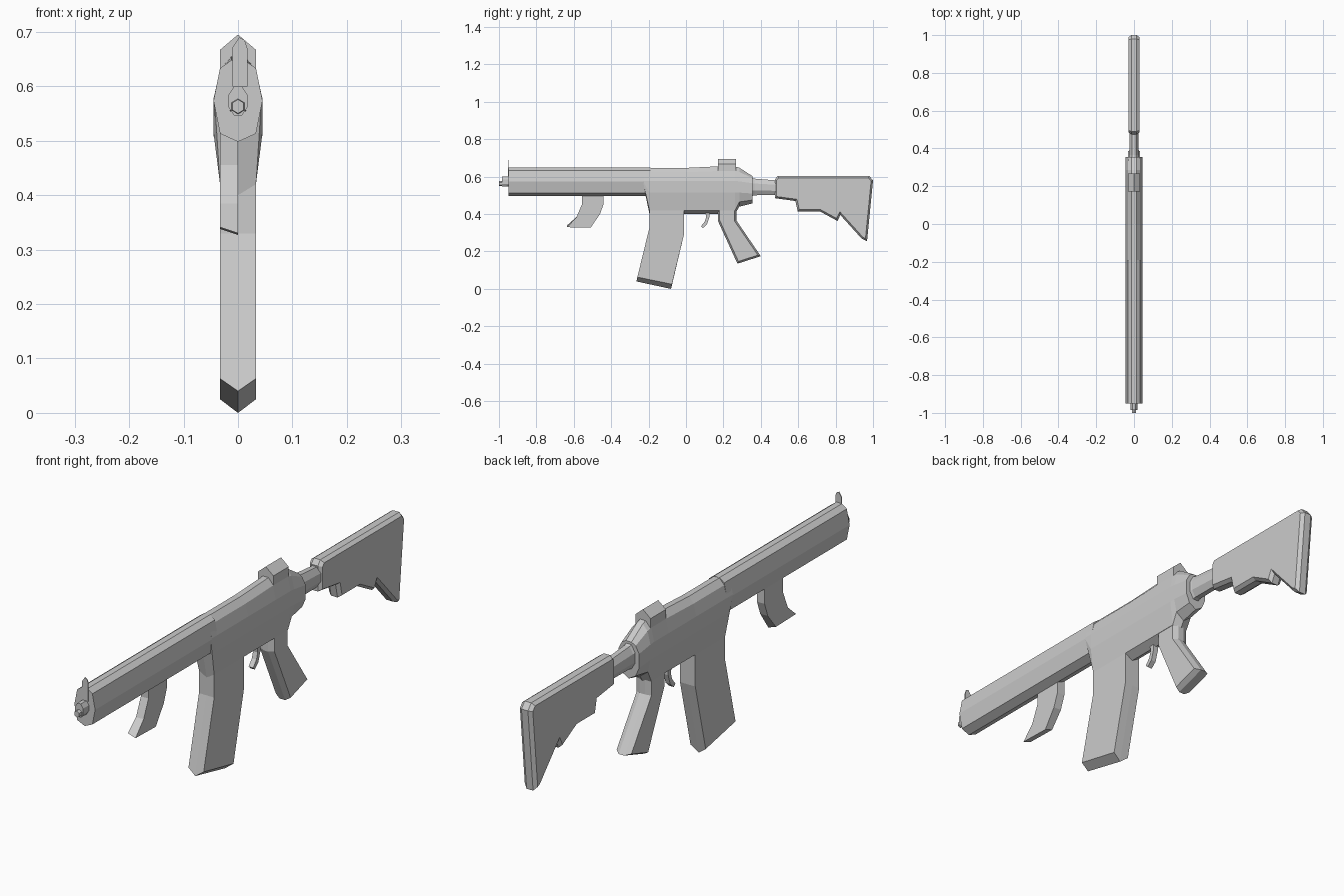
import bpy, bmesh
from math import cos, sin, tau
from mathutils import Vector

if "Cube" in bpy.data.objects:
    bpy.data.objects.remove(bpy.data.objects["Cube"])


def loft(name, rings):
    """Skin a list of equal-length closed 3D rings and cap both ends."""
    bm = bmesh.new()
    rows = [[bm.verts.new(p) for p in ring] for ring in rings]
    for a, b in zip(rows, rows[1:]):
        for i in range(len(a)):
            j = (i + 1) % len(a)
            bm.faces.new((a[i], a[j], b[j], b[i]))
    bm.faces.new(rows[0])
    bm.faces.new(rows[-1])
    bmesh.ops.recalc_face_normals(bm, faces=bm.faces)
    mesh = bpy.data.meshes.new(name)
    bm.to_mesh(mesh)
    bm.free()
    obj = bpy.data.objects.new(name, mesh)
    bpy.context.collection.objects.link(obj)
    return obj


def inset(pts, d):
    """Mitred inward offset of a side-view outline."""
    pts = [Vector(p) for p in pts]
    n = len(pts)
    area = sum(pts[i].x * pts[i - 1].y - pts[i - 1].x * pts[i].y for i in range(n))
    s = 1 if area < 0 else -1
    out = []
    for i, p in enumerate(pts):
        e1 = (p - pts[i - 1]).normalized()
        e2 = (pts[(i + 1) % n] - p).normalized()
        n1, n2 = Vector((-e1.y, e1.x)) * s, Vector((-e2.y, e2.x)) * s
        out.append(p + (n1 + n2) * d / max(1 + n1.dot(n2), 0.4))
    return out


def plate(name, sections):
    """Solid made of side-view outlines (y, z) placed at x positions."""
    return loft(name, [[(x, p[0], p[1]) for p in pts] for x, pts in sections])


def ridged(name, pts, half, d, flat=0.0):
    """Plate whose rim is bevelled towards both sides."""
    small = inset(pts, d)
    mid = [(-flat, pts), (flat, pts)] if flat else [(0, pts)]
    return plate(name, [(-half, small)] + mid + [(half, small)])


def section(y, half):
    """Mirror a half cross-section (x, z) listed top to bottom."""
    left = [(-x, z) for x, z in reversed(half) if x > 0]
    return [(x, y, z) for x, z in half + left]


def oval(y, z, rx, rz, n=8):
    return [(rx * cos(tau * (i + .5) / n), y, z + rz * sin(tau * (i + .5) / n))
            for i in range(n)]


# Handguard
guard = [(.012, .648), (.033, .633), (.045, .573), (.033, .513), (0, .498)]
loft("handguard", [section(-.95, guard), section(-.19, guard)])

# Receiver, tapering at the rear
front = [(.012, .645), (.033, .628), (.045, .577), (.044, .57), (.042, .56), (0, .55)]
body = [(.012, .647), (.033, .624), (.045, .577), (.045, .515), (.033, .42), (0, .40)]
high = [(.012, .655), (.033, .63), (.045, .577), (.045, .515), (.033, .42), (0, .40)]
heel = [(.012, .648), (.033, .625), (.045, .575), (.045, .515), (.034, .465), (0, .44)]
tail = [(.012, .603), (.03, .593), (.045, .565), (.045, .51), (.03, .475), (0, .457)]
loft("receiver", [section(-.227, front), section(-.195, body), section(0, body),
                  section(.17, high), section(.262, high), section(.285, heel),
                  section(.355, tail)])

# Rear sight block with a ridged top
sight = [(0, .695), (.033, .667), (.033, .60), (0, .60)]
loft("rear_sight", [section(.172, sight), section(.267, sight)])

# Magazine with a keeled base
mag = [(-.195, .45), (-.195, .33), (-.265, .04), (-.08, 0), (-.01, .295), (-.01, .45)]
mag_side = [(-.195, .45), (-.195, .33), (-.26, .063), (-.075, .025), (-.01, .295), (-.01, .45)]
plate("magazine", [(-.033, mag_side), (0, mag), (.033, mag_side)])

# Pistol grip
grip = [(.17, .46), (.17, .365), (.275, .135), (.40, .175), (.27, .365), (.27, .46)]
ridged("pistol_grip", grip, .032, .01, .012)

# Trigger
trigger = [(.10, .43), (.125, .43), (.125, .385), (.112, .345), (.09, .325),
           (.08, .335), (.10, .36), (.108, .385)]
plate("trigger", [(-.01, trigger), (.01, trigger)])

# Forward grip, on one side of the centre line
fore = [(-.555, .53), (-.555, .455), (-.585, .385), (-.635, .33), (-.51, .327),
        (-.46, .4), (-.44, .455), (-.44, .53)]
fore_side = [(y, z + .011 if z < .35 else z) for y, z in fore]
plate("forward_grip", [(-.033, fore_side), (0, fore)])

# Barrel tip and lower muzzle lip
loft("barrel", [oval(-.985, .573, .019, .029), oval(-.90, .573, .019, .029)])
loft("muzzle_lip", [oval(-1, .563, .012, .013, 6), oval(-.94, .563, .018, .017, 6)])

# Thin front sight blade
blade = [(-.01, .60), (.017, .60), (.017, .67), (.012, .685), (.002, .69), (-.01, .672)]
loft("front_sight", [[(x, y, z) for x, z in blade] for y in (-.953, -.950)])

# Buffer tube
loft("buffer_tube", [oval(.33, .545, .036, .062), oval(.365, .545, .028, .048),
                     oval(.50, .54, .024, .042)])

# Shoulder stock
stock = [(.475, .585), (.49, .604), (.98, .604), (1.0, .58), (.968, .255), (.94, .268),
         (.825, .395), (.81, .363), (.715, .415), (.597, .415), (.585, .47), (.475, .485)]
ridged("stock", stock, .028, .01, .014)
